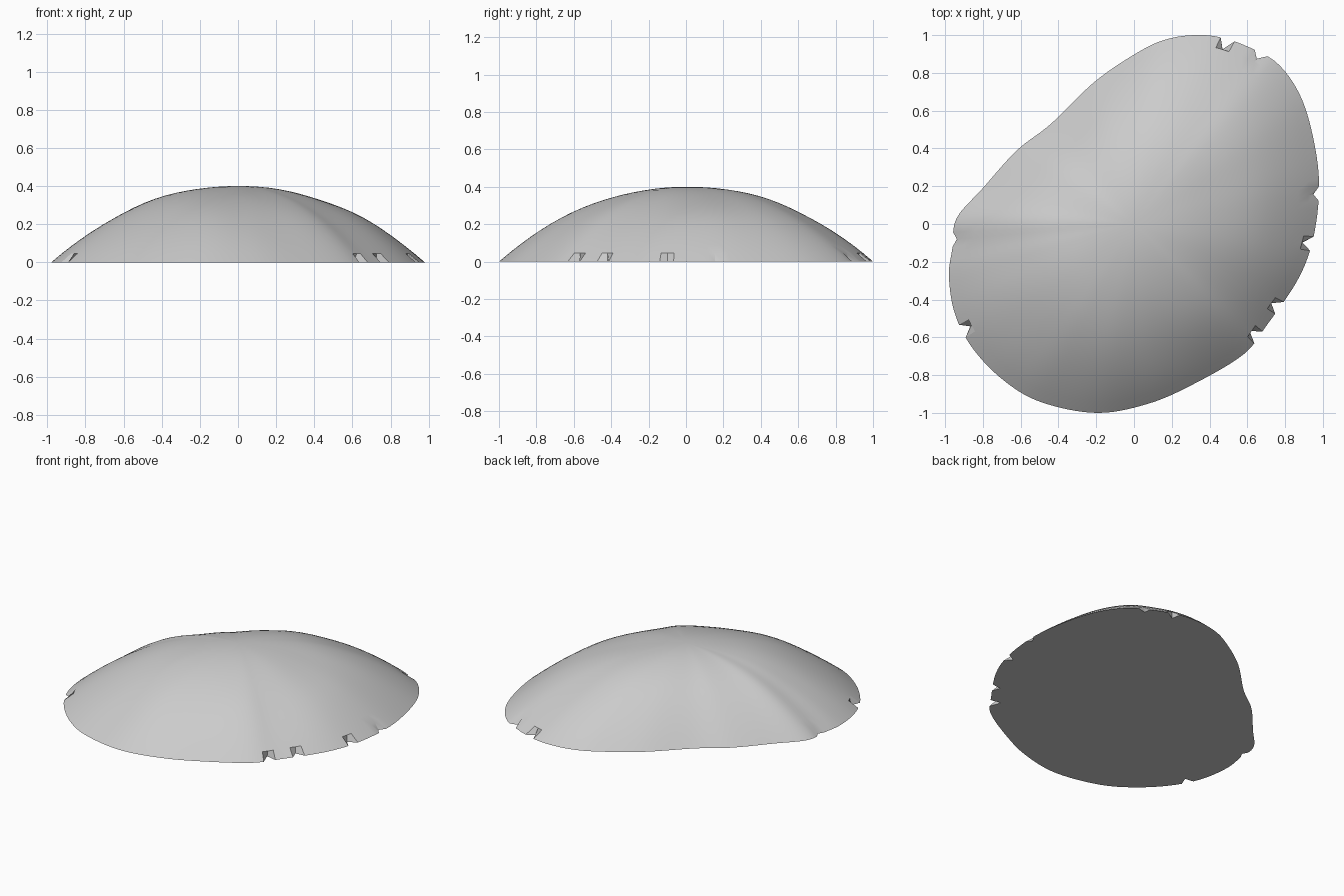
import bpy
import bmesh
import math
from mathutils import Vector, noise

default = bpy.data.objects.get("Cube")
if default:
    bpy.data.objects.remove(default, do_unlink=True)

HEIGHT = 0.4
SEGMENTS = 160
RINGS = 18
CURVE_POWER = 2.15

# Ground outline, counter-clockwise from the right-hand end
OUTLINE = [
    (.98, .2), (.95, .45), (.88, .68), (.76, .85), (.6, .94), (.45, .99),
    (.32, 1), (.18, .98), (.04, .92), (-.2, .76), (-.44, .53), (-.62, .39),
    (-.8, .19), (-.94, .03), (-.96, -.12), (-.98, -.27), (-.95, -.47),
    (-.86, -.65), (-.7, -.82), (-.5, -.94), (-.2, -1), (.08, -.95),
    (.33, -.84), (.58, -.69), (.7, -.54), (.87, -.29), (.95, -.07),
]
# Chips broken out of the rim: direction in degrees and depth
CHIPS = [(64, .06), (53.5, .04), (10, .03), (-6.5, .05),
         (-30, .05), (-43, .07), (-147.5, .05), (-174, .02)]


def outline_samples(points, per_span=16):
    """Cyclic smooth curve through the outline points."""
    pts = [Vector(p) for p in points]
    n = len(pts)
    samples = []
    for i in range(n):
        a, b, c, d = (pts[(i + k) % n] for k in (-1, 0, 1, 2))
        for s in range(per_span):
            u = s / per_span
            samples.append(0.5 * (2 * b + (c - a) * u
                                  + (2 * a - 5 * b + 4 * c - d) * u ** 2
                                  + (3 * b - a - 3 * c + d) * u ** 3))
    return samples


def even_loop(samples, count):
    """Points spaced evenly along a closed loop."""
    closed = samples + samples[:1]
    total = sum((q - p).length for p, q in zip(closed, closed[1:]))
    step, travelled, loop = total / count, 0.0, []
    for p, q in zip(closed, closed[1:]):
        length = (q - p).length
        while len(loop) < count and len(loop) * step <= travelled + length:
            loop.append(p.lerp(q, (len(loop) * step - travelled) / length))
        travelled += length
    return loop


def dome_point(p, t):
    """Point on the domed surface at fraction t from centre to rim."""
    x, y = p * t
    bump = noise.noise(Vector((x * 3, y * 3, 0.5))) * 0.03 * t * (1 - t)
    return (x, y, HEIGHT * (1 - t ** CURVE_POWER) + bump)


def bridge(bm, inner, outer):
    for i in range(len(inner)):
        j = (i + 1) % len(inner)
        bm.faces.new((inner[i], outer[i], outer[j], inner[j]))


loop = even_loop(outline_samples(OUTLINE), SEGMENTS)

# Rim on the ground, with the chips pulled inward
rim_points = [p.copy() for p in loop]
for degrees, depth in CHIPS:
    aim = Vector((math.cos(math.radians(degrees)), math.sin(math.radians(degrees))))
    index = max(range(SEGMENTS), key=lambda i: loop[i].normalized().dot(aim))
    rim_points[index] -= loop[index].normalized() * depth

bm = bmesh.new()

# Domed top
apex = bm.verts.new((0, 0, HEIGHT))
rings = []
for k in range(1, RINGS):
    t = k / RINGS
    rings.append([bm.verts.new(dome_point(p, t)) for p in loop])
rim = [bm.verts.new((p.x, p.y, 0)) for p in rim_points]
rings.append(rim)
for inner, outer in zip(rings, rings[1:]):
    bridge(bm, inner, outer)

# Centre of the top and flat underside
base = bm.verts.new((0, 0, 0))
for i in range(SEGMENTS):
    j = (i + 1) % SEGMENTS
    bm.faces.new((apex, rings[0][i], rings[0][j]))
    bm.faces.new((base, rim[j], rim[i]))

mesh = bpy.data.meshes.new("mound")
bm.to_mesh(mesh)
bm.free()
mound = bpy.data.objects.new("mound", mesh)
bpy.context.collection.objects.link(mound)

# Plain grey material
grey = bpy.data.materials.new("light grey")
grey.use_nodes = True
colour = (0.6, 0.6, 0.6, 1)
grey.diffuse_color = colour
grey.node_tree.nodes["Principled BSDF"].inputs["Base Color"].default_value = colour
mesh.materials.append(grey)

# Smooth dome with a sharp rim
bpy.ops.object.select_all(action="DESELECT")
mound.select_set(True)
bpy.context.view_layer.objects.active = mound
bpy.ops.object.shade_smooth_by_angle(angle=math.radians(30))
